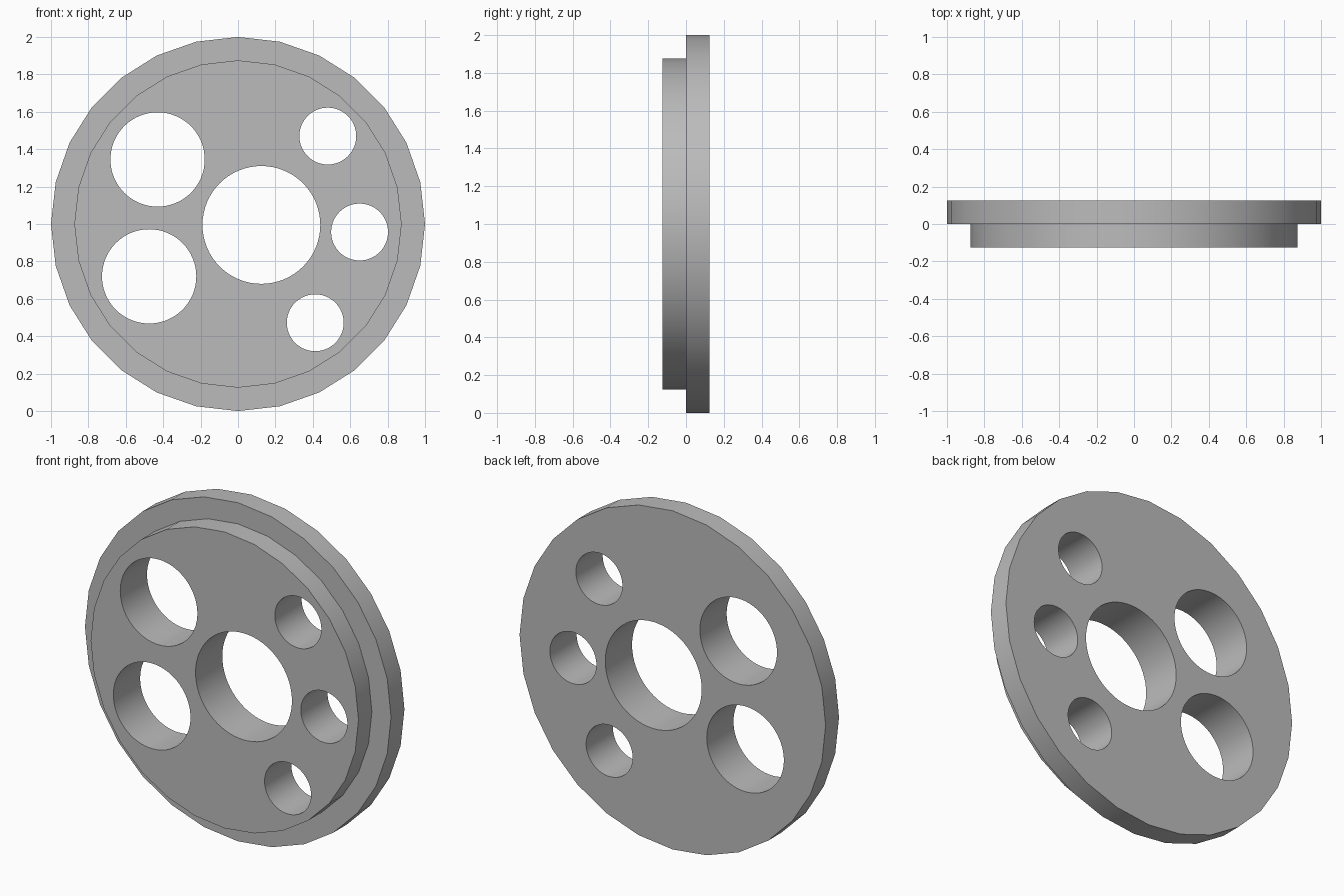
import bpy, bmesh
from math import radians
from mathutils import Matrix

default = bpy.data.objects.get("Cube")
if default:
    bpy.data.objects.remove(default, do_unlink=True)

grey = bpy.data.materials.new("plain_grey")
grey.use_nodes = True
colour = (0.5, 0.5, 0.5, 1)
grey.diffuse_color = colour
grey.node_tree.nodes["Principled BSDF"].inputs["Base Color"].default_value = colour


def new_object(name, bm):
    bmesh.ops.recalc_face_normals(bm, faces=bm.faces)
    mesh = bpy.data.meshes.new(name)
    bm.to_mesh(mesh)
    bm.free()
    mesh.materials.append(grey)
    obj = bpy.data.objects.new(name, mesh)
    bpy.context.collection.objects.link(obj)
    return obj


# Stepped disc: rings along y, joined by quads and closed by caps
SIDES = 28
bm = bmesh.new()
rings = []
for radius, y in ((0.875, -0.125), (0.875, 0), (1, 0), (1, 0.125)):
    place = Matrix.Translation((0, y, 1)) @ Matrix.Rotation(radians(90), 4, "X")
    rings.append(bmesh.ops.create_circle(bm, segments=SIDES, radius=radius, matrix=place)["verts"])
for a, b in zip(rings, rings[1:]):
    for i in range(SIDES):
        j = (i + 1) % SIDES
        bm.faces.new((a[i], a[j], b[j], b[i]))
bm.faces.new(rings[0])
bm.faces.new(rings[-1])
disc = new_object("stepped_disc", bm)

# Round through holes: x, z, radius
holes = [
    (0.125, 0.995, 0.315),
    (-0.43, 1.345, 0.252),
    (-0.475, 0.72, 0.252),
    (0.48, 1.47, 0.152),
    (0.65, 0.957, 0.152),
    (0.413, 0.472, 0.152),
]
bm = bmesh.new()
for x, z, radius in holes:
    place = Matrix.Translation((x, 0, z)) @ Matrix.Rotation(radians(90), 4, "X")
    bmesh.ops.create_cone(bm, cap_ends=True, segments=64, radius1=radius,
                          radius2=radius, depth=1, matrix=place)
cutter = new_object("hole_cutter", bm)
cutter.hide_render = True

# Cut the holes, then drop the cutter
cut = disc.modifiers.new("holes", "BOOLEAN")
cut.operation = "DIFFERENCE"
cut.solver = "EXACT"
cut.object = cutter
bpy.ops.object.select_all(action="DESELECT")
disc.select_set(True)
bpy.context.view_layer.objects.active = disc
bpy.ops.object.modifier_apply(modifier=cut.name)
bpy.data.objects.remove(cutter, do_unlink=True)
bpy.ops.object.shade_smooth_by_angle(angle=radians(30))
